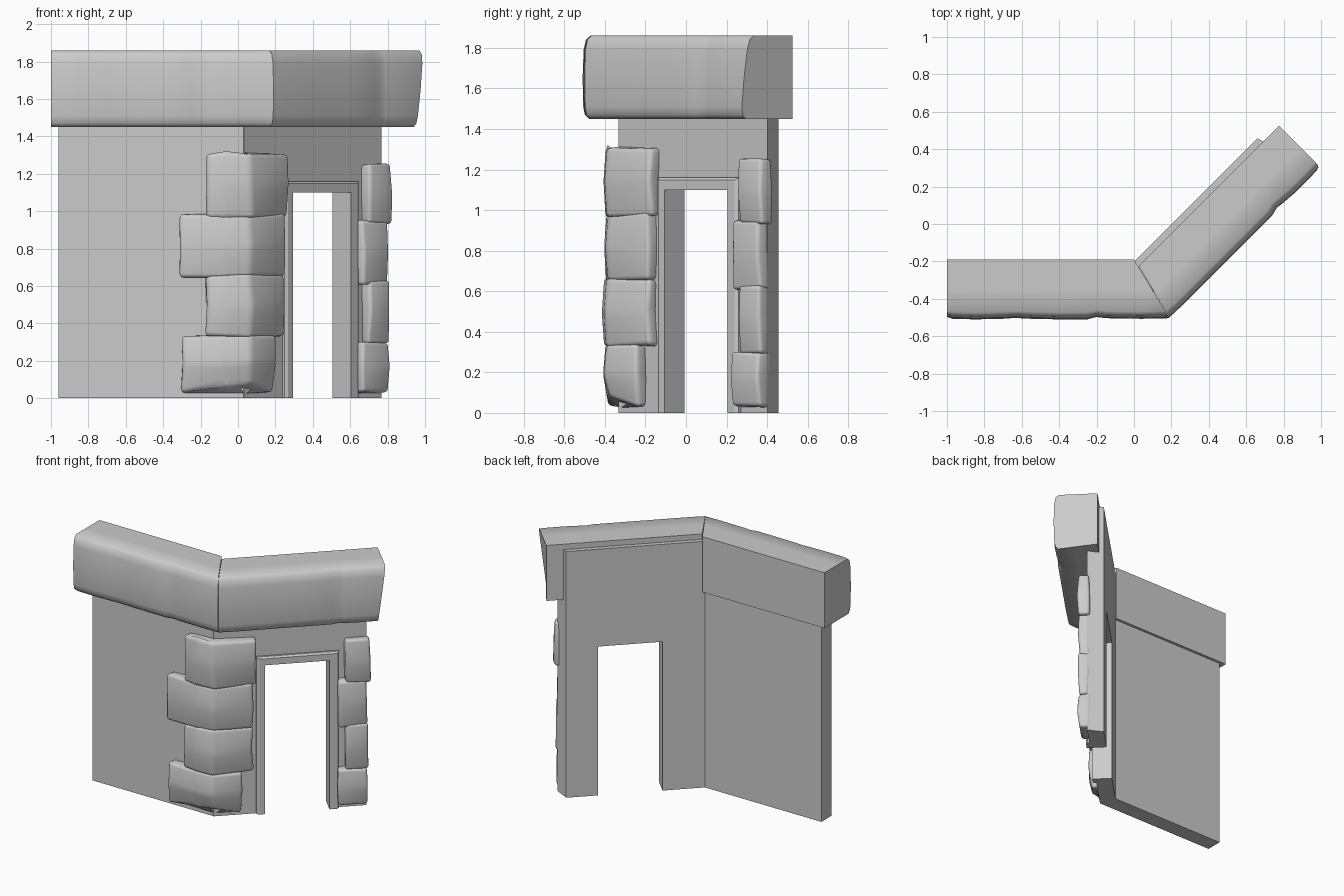
import bpy, bmesh, random
from mathutils import Vector

random.seed(4)
cube = bpy.data.objects.get("Cube")
if cube:
    bpy.data.objects.remove(cube, do_unlink=True)

stone_grey = bpy.data.materials.new("stone_grey")
stone_grey.use_nodes = True
GREY = (0.6, 0.6, 0.6, 1)
stone_grey.diffuse_color = GREY
stone_grey.node_tree.nodes["Principled BSDF"].inputs["Base Color"].default_value = GREY


def angled(u, d, z):
    """Point on the diagonal wall: u runs along it, d runs outward."""
    return Vector(((u + d) / 2, (u - d) / 2, z))


def loft(name, rings, bevel=0, smooth=True):
    """Join matching rings of points into a capped solid."""
    bm = bmesh.new()
    loops = [[bm.verts.new(p) for p in ring] for ring in rings]
    n = len(loops[0])
    for a, b in zip(loops, loops[1:]):
        for i in range(n):
            j = (i + 1) % n
            bm.faces.new((a[i], a[j], b[j], b[i]))
    bm.faces.new(loops[0][::-1])
    bm.faces.new(loops[-1])
    bmesh.ops.recalc_face_normals(bm, faces=bm.faces)
    if bevel:
        bmesh.ops.bevel(bm, geom=bm.edges[:], offset=bevel, segments=3,
                        profile=0.5, affect='EDGES', clamp_overlap=True)
    mesh = bpy.data.meshes.new(name)
    bm.to_mesh(mesh)
    bm.free()
    mesh.materials.append(stone_grey)
    obj = bpy.data.objects.new(name, mesh)
    bpy.context.collection.objects.link(obj)
    if smooth:
        bpy.ops.object.select_all(action='DESELECT')
        obj.select_set(True)
        bpy.context.view_layer.objects.active = obj
        bpy.ops.object.shade_smooth_by_angle(angle=0.87)
    return obj


# Plain side wall
TOP = 1.82
plan = [(-0.96, -0.33), (0.03, -0.33), (-0.007, -0.21), (-0.96, -0.21)]
loft("side_wall", [[(x, y, z) for x, y in plan] for z in (0, TOP)], smooth=False)

# Diagonal wall with the doorway notch
DOOR_L, DOOR_R, DOOR_H = 0.19, 0.81, 1.1


def wall_outline(left, right, d):
    pts = [(left, 0), (DOOR_L, 0), (DOOR_L, DOOR_H), (DOOR_R, DOOR_H),
           (DOOR_R, 0), (right, 0), (right, TOP), (left, TOP)]
    return [angled(u, d, z) for u, z in pts]


loft("door_wall", [wall_outline(-0.3, 1.17, 0.365),
                   wall_outline(-0.217, 1.117, 0.203)], smooth=False)


# Door trim: raised frame with a chamfered outer edge
def trim_outline(inset, d):
    l, r, h = 0.11 + inset, 0.905 - inset, 1.16 - inset / 2
    pts = [(l, 0), (DOOR_L, 0), (DOOR_L, DOOR_H), (DOOR_R, DOOR_H),
           (DOOR_R, 0), (r, 0), (r, h), (l, h)]
    return [angled(u, d, z) for u, z in pts]


loft("door_trim", [trim_outline(0, 0.35), trim_outline(0, 0.385),
                   trim_outline(0.025, 0.4)], smooth=False)

# Cornice beams: flat back, rounded lumpy front
PROFILE = [(0, 1.45), (0.5, 1.45), (0.9, 1.45), (0.965, 1.47), (0.99, 1.51),
           (1, 1.65), (0.985, 1.79), (0.95, 1.84), (0.88, 1.86), (0.5, 1.86), (0, 1.86)]


def side_ring(pos, slope, scale):
    return [(pos + slope * o, -0.19 - 0.32 * o * scale, z) for o, z in PROFILE]


def door_ring(pos, slope, scale, tilt=0):
    return [angled(pos + slope * o - tilt * o * (1.86 - z),
                   0.25 + 0.445 * o * scale, z) for o, z in PROFILE]


loft("side_cornice", [side_ring(*s) for s in (
    (-1, 0, 0.96), (-0.97, 0, 0.99), (-0.85, 0, 1), (-0.7, 0, 0.99), (-0.64, 0, 0.975),
    (-0.55, 0, 0.99), (-0.4, 0, 1), (-0.25, 0, 1), (-0.2, 0, 0.96), (-0.15, 0, 0.98),
    (-0.02, 0.06, 0.99), (0, 0.19, 0.98))])
loft("door_cornice", [door_ring(*s) for s in (
    (-0.2, -0.11, 0.985), (-0.1, -0.05, 1), (0.2, 0, 1), (0.5, 0, 1), (0.78, 0, 1),
    (0.85, 0, 0.96), (0.9, 0, 0.975), (1.05, 0, 1), (1.2, 0, 1, 0.1),
    (1.3, 0, 0.99, 0.18))])


def jitter(ring, amount=0.009):
    return [Vector(p) + Vector([random.uniform(-amount, amount) for _ in range(3)])
            for p in ring]


# Corner stones wrap both walls: bottom, top, side end, door end
for i, (z0, z1, left, end) in enumerate((
        (0.03, 0.34, -0.3, -0.04), (0.33, 0.66, -0.17, 0.07),
        (0.65, 0.985, -0.31, 0.06), (0.97, 1.31, -0.17, 0.1))):
    def corner_ring(z, out):
        return [Vector((left, -0.3, z)), Vector((left, -0.33 - out, z)),
                Vector((-0.07, -0.34 - out, z)), Vector((0.07, -0.33 - out, z)),
                angled(end, 0.38 + out, z), angled(end, 0.33, z), Vector((0.02, -0.3, z))]
    low, mid, high = (jitter(corner_ring(z, out)) for z, out in (
        (z0, 0.045 if i == 0 else 0.06), ((z0 + z1) / 2, 0.07), (z1, 0.06)))
    if i == 0:  # arched underside
        for k in (2, 3):
            low[k].z += 0.05
    loft(f"corner_stone_{i + 1}", [low, mid, high], bevel=0.022)

# Small stones on the far door jamb: bottom, top, near end, far end
for i, (z0, z1, near, far) in enumerate((
        (0.03, 0.3, 0.89, 1.17), (0.29, 0.63, 0.96, 1.175),
        (0.61, 0.95, 0.89, 1.17), (0.93, 1.25, 0.96, 1.195))):
    def jamb_ring(z, out):
        return [angled(near, 0.34, z), angled(near, 0.38 + out, z),
                angled(far, 0.39 + out, z), angled(far, 0.34, z)]
    loft(f"jamb_stone_{i + 1}", [jitter(jamb_ring(z, out), 0.007) for z, out in (
        (z0, 0.06), ((z0 + z1) / 2, 0.07), (z1, 0.06))], bevel=0.018)
